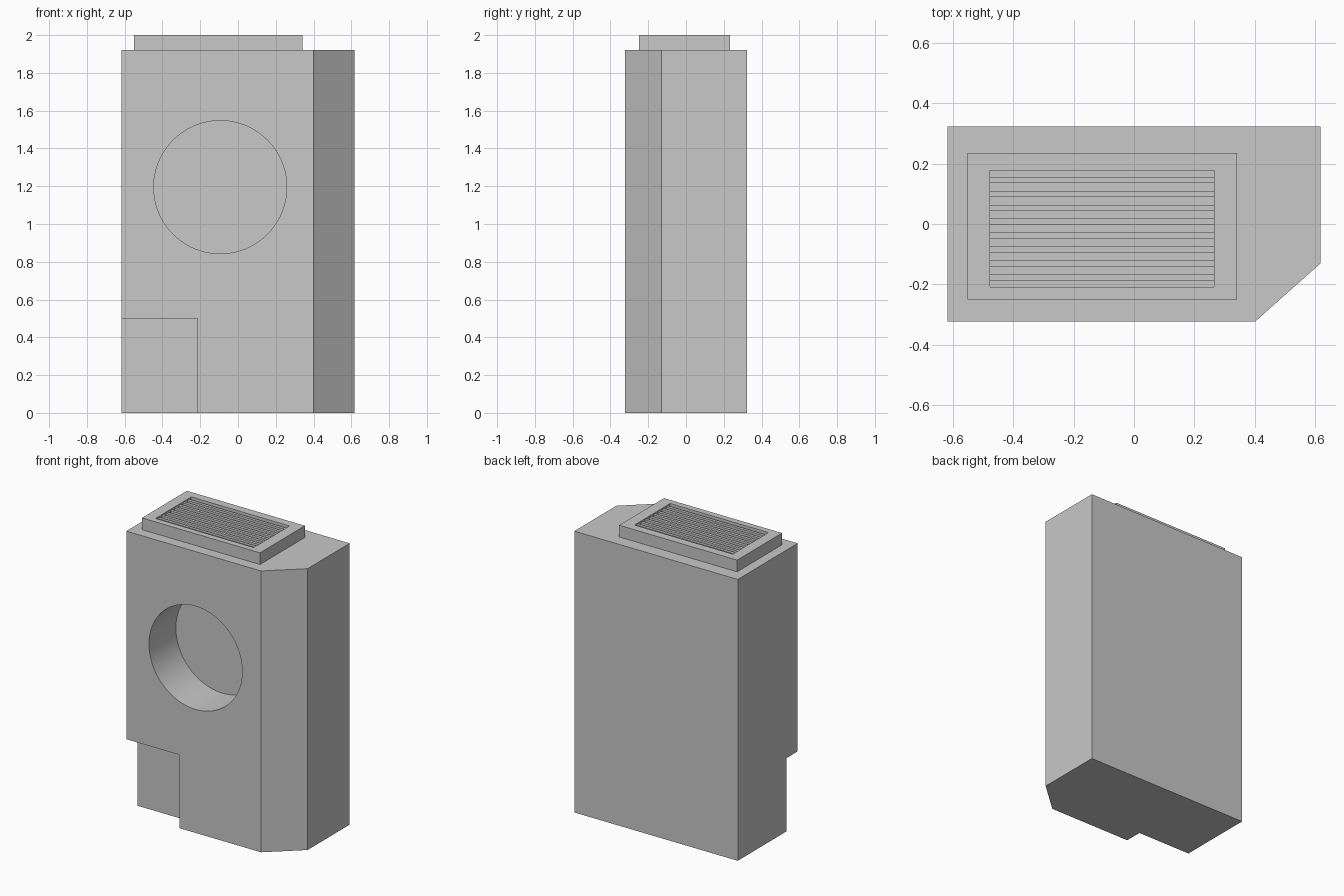
import bpy
import bmesh
from math import radians, pi
from mathutils import Matrix

cube = bpy.data.objects.get("Cube")
if cube:
    bpy.data.objects.remove(cube, do_unlink=True)

grey = bpy.data.materials.new("plain grey")
grey.use_nodes = True
colour = (0.58, 0.58, 0.58, 1)
grey.diffuse_color = colour
grey.node_tree.nodes["Principled BSDF"].inputs["Base Color"].default_value = colour


def finish(name, bm):
    bmesh.ops.recalc_face_normals(bm, faces=bm.faces)
    mesh = bpy.data.meshes.new(name)
    bm.to_mesh(mesh)
    bm.free()
    mesh.materials.append(grey)
    obj = bpy.data.objects.new(name, mesh)
    bpy.context.collection.objects.link(obj)
    return obj


def add_box(bm, low, high):
    size = [b - a for a, b in zip(low, high)]
    mid = [(a + b) / 2 for a, b in zip(low, high)]
    matrix = Matrix.Translation(mid) @ Matrix.Diagonal((*size, 1))
    bmesh.ops.create_cube(bm, size=1, matrix=matrix)


def box(name, low, high):
    bm = bmesh.new()
    add_box(bm, low, high)
    return finish(name, bm)


def activate(obj):
    bpy.ops.object.select_all(action='DESELECT')
    obj.select_set(True)
    bpy.context.view_layer.objects.active = obj


def cut(target, cutter):
    cutter.hide_render = True
    mod = target.modifiers.new("cut", 'BOOLEAN')
    mod.operation = 'DIFFERENCE'
    mod.solver = 'EXACT'
    mod.object = cutter
    activate(target)
    bpy.ops.object.modifier_apply(modifier=mod.name)
    bpy.data.objects.remove(cutter, do_unlink=True)


W, D, BODY_TOP = 0.617, 0.323, 1.92

# Body: footprint with one chamfered front corner, extruded upward
bm = bmesh.new()
outline = [(-W, -D), (0.4, -D), (W, -0.13), (W, D), (-W, D)]
base = bm.faces.new([bm.verts.new((x, y, 0)) for x, y in outline])
top = bmesh.ops.extrude_face_region(bm, geom=[base])
verts = [v for v in top["geom"] if isinstance(v, bmesh.types.BMVert)]
bmesh.ops.translate(bm, verts=verts, vec=(0, 0, BODY_TOP))
body = finish("body", bm)

# Rectangular notch at the lower front corner
cut(body, box("notch_cutter", (-1, -1, -1), (-0.215, -D + 0.12, 0.5)))

# Round blind hole in the front
HOLE_DEPTH, OVERSHOOT = 0.29, 0.1
bm = bmesh.new()
length = HOLE_DEPTH + OVERSHOOT
place = Matrix.Translation((-0.094, -D - OVERSHOOT + length / 2, 1.195))
bmesh.ops.create_cone(bm, cap_ends=True, segments=96, radius1=0.352, radius2=0.352,
                      depth=length, matrix=place @ Matrix.Rotation(pi / 2, 4, 'X'))
cut(body, finish("hole_cutter", bm))
activate(body)
bpy.ops.object.shade_smooth_by_angle(angle=radians(30))

# Vent frame on top, with a rectangular recess
frame = box("vent_frame", (-0.55, -0.25, BODY_TOP), (0.341, 0.234, 2))
cut(frame, box("recess_cutter", (-0.477, -0.208, 1.94), (0.265, 0.177, 2.1)))

# Row of slats across the recess
bm = bmesh.new()
for i in range(8):
    y = -0.0155 + (i - 3.5) * 0.0459
    add_box(bm, (-0.477, y - 0.01, 1.94), (0.265, y + 0.01, 1.992))
finish("vent_slats", bm)
